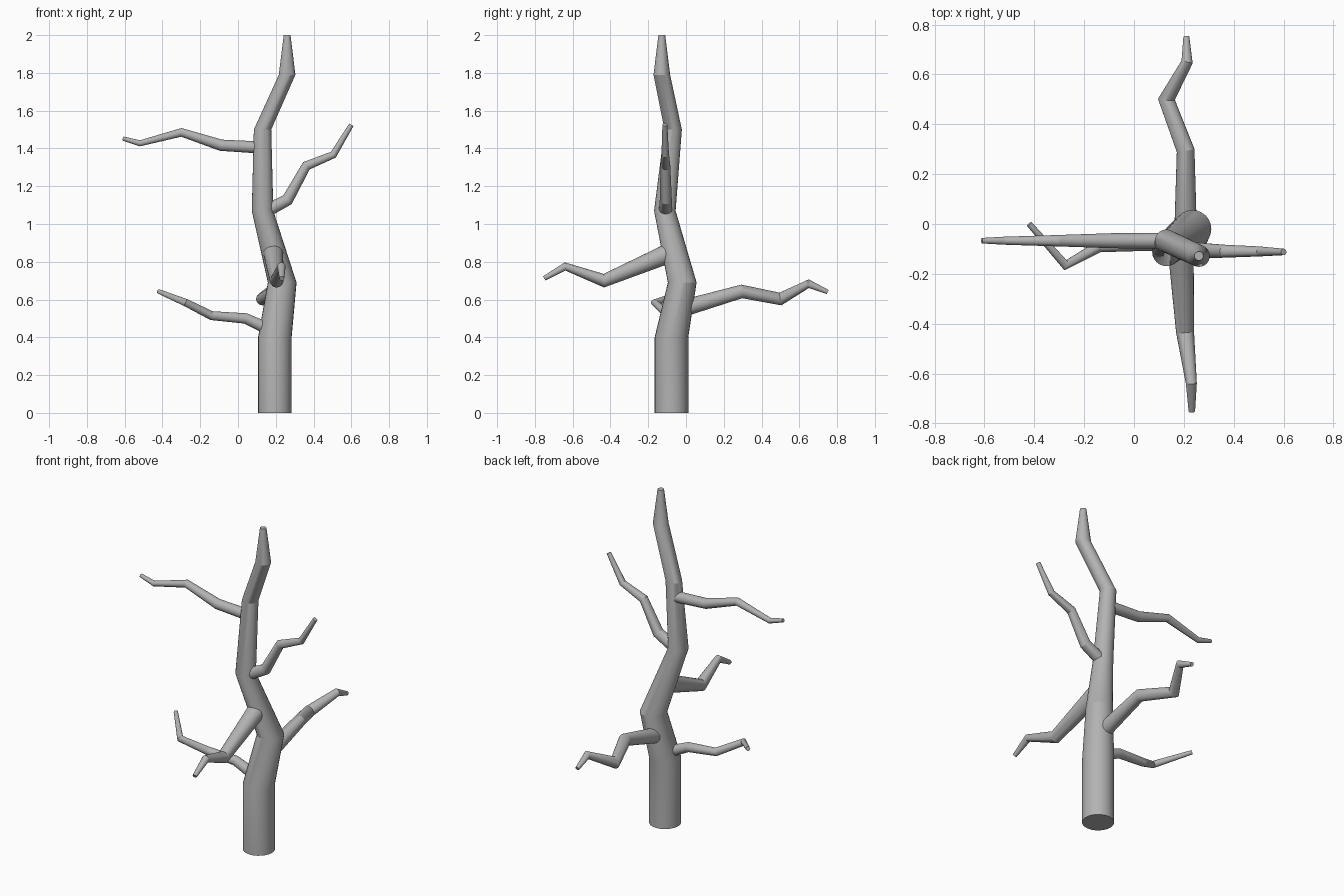
import bpy, bmesh, math
from mathutils import Vector

old = bpy.data.objects.get("Cube")
if old:
    bpy.data.objects.remove(old, do_unlink=True)

SIDES = 24

bark = bpy.data.materials.new("grey_bark")
bark.use_nodes = True
GREY = (0.45, 0.45, 0.45, 1)
bark.diffuse_color = GREY
bark.node_tree.nodes["Principled BSDF"].inputs["Base Color"].default_value = GREY


def limb(name, path, level=False):
    """Capped tapering tube through (x, y, z, radius) points; level keeps rings horizontal."""
    pts = [Vector(p[:3]) for p in path]
    dirs = [(b - a).normalized() for a, b in zip(pts, pts[1:])]
    tangents = [dirs[0]] + [(a + b).normalized() for a, b in zip(dirs, dirs[1:])] + [dirs[-1]]
    if level:
        tangents = [Vector((0, 0, 1))] * len(pts)

    bm = bmesh.new()
    rings = []
    prev = tangents[0]
    u = prev.orthogonal().normalized()
    for p, t, spec in zip(pts, tangents, path):
        u = prev.rotation_difference(t) @ u   # carry the frame without twist
        v = t.cross(u)
        prev = t
        ring = []
        for i in range(SIDES):
            a = math.tau * i / SIDES
            ring.append(bm.verts.new(p + spec[3] * (u * math.cos(a) + v * math.sin(a))))
        rings.append(ring)
    for lo, hi in zip(rings, rings[1:]):
        for i in range(SIDES):
            j = (i + 1) % SIDES
            bm.faces.new((lo[i], lo[j], hi[j], hi[i]))
    bm.faces.new(rings[0][::-1])
    bm.faces.new(rings[-1])

    mesh = bpy.data.meshes.new(name)
    bm.to_mesh(mesh)
    bm.free()
    mesh.materials.append(bark)
    obj = bpy.data.objects.new(name, mesh)
    bpy.context.collection.objects.link(obj)
    bpy.ops.object.select_all(action='DESELECT')
    obj.select_set(True)
    bpy.context.view_layer.objects.active = obj
    bpy.ops.object.shade_smooth_by_angle(angle=math.radians(25))
    return obj


# Crooked trunk
limb("trunk", [
    (0.195, -0.077, 0, 0.089), (0.195, -0.077, 0.4, 0.089),
    (0.234, -0.02, 0.69, 0.076), (0.13, -0.112, 1.07, 0.057),
    (0.13, -0.068, 1.5, 0.046), (0.26, -0.128, 1.79, 0.044),
    (0.26, -0.128, 2.0, 0.018)], level=True)

# Upper branches
limb("upper_right_branch", [
    (0.12, -0.067, 1.405, 0.032), (-0.09, -0.067, 1.417, 0.03),
    (-0.3, -0.067, 1.485, 0.023), (-0.52, -0.067, 1.427, 0.016),
    (-0.61, -0.067, 1.453, 0.011)])
limb("upper_left_branch", [
    (0.16, -0.108, 1.075, 0.035), (0.262, -0.107, 1.128, 0.032),
    (0.362, -0.109, 1.308, 0.026), (0.505, -0.11, 1.367, 0.02),
    (0.6, -0.112, 1.525, 0.013)])

# Lower branches
limb("front_branch", [
    (0.185, -0.06, 0.858, 0.054), (0.205, -0.435, 0.7, 0.036),
    (0.23, -0.64, 0.775, 0.022), (0.232, -0.75, 0.712, 0.013)])
limb("back_branch", [
    (0.207, -0.02, 0.552, 0.045), (0.207, 0.295, 0.643, 0.036),
    (0.13, 0.5, 0.603, 0.034), (0.213, 0.65, 0.684, 0.023),
    (0.21, 0.75, 0.64, 0.012)])
limb("lower_right_branch", [
    (0.16, -0.075, 0.445, 0.032), (0.04, -0.08, 0.5, 0.028),
    (-0.14, -0.09, 0.515, 0.024), (-0.275, -0.165, 0.583, 0.02),
    (-0.42, 0.0, 0.643, 0.012)])
